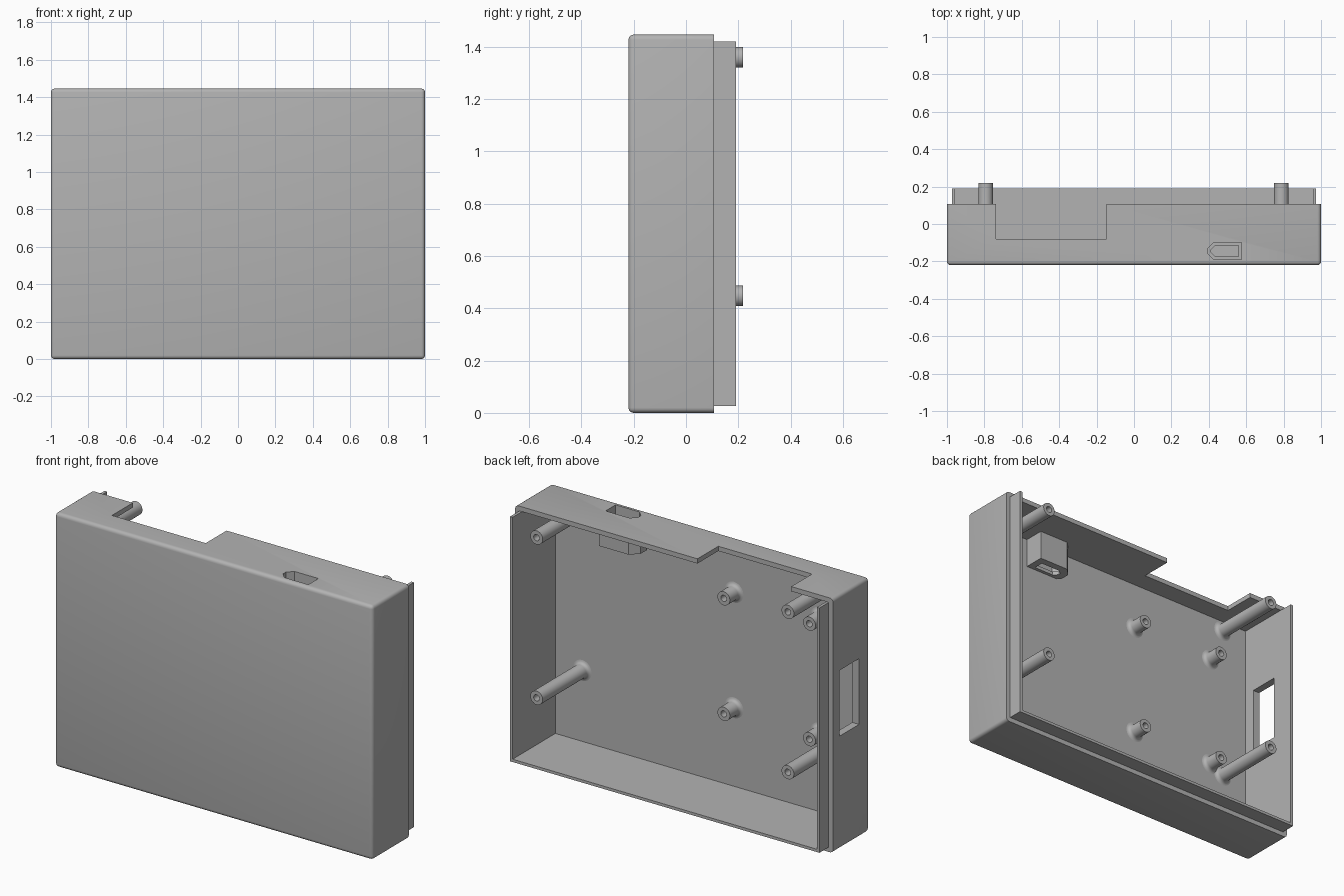
import bpy, bmesh, math
from mathutils import Vector, Matrix

cube = bpy.data.objects.get("Cube")
if cube:
    bpy.data.objects.remove(cube, do_unlink=True)

plastic = bpy.data.materials.new("grey_plastic")
plastic.use_nodes = True
GREY = (0.45, 0.45, 0.45, 1)
plastic.diffuse_color = GREY
for node in plastic.node_tree.nodes:
    if node.type == 'BSDF_PRINCIPLED':
        node.inputs["Base Color"].default_value = GREY

FRONT, RIM, TOP = -0.22, 0.107, 1.446
WALL, INNER = 0.027, 0.043        # plain wall, wall with its lip layer
FLOOR = FRONT + WALL


def finish(name, bm):
    bmesh.ops.recalc_face_normals(bm, faces=bm.faces)
    mesh = bpy.data.meshes.new(name)
    bm.to_mesh(mesh)
    bm.free()
    mesh.materials.append(plastic)
    ob = bpy.data.objects.new(name, mesh)
    bpy.context.collection.objects.link(ob)
    return ob


def block(name, x, y, z, bevel=0):
    """Box from ranges; bevel rounds all edges except the rear rim."""
    bm = bmesh.new()
    bmesh.ops.create_cube(bm, size=1)
    for v in bm.verts:
        v.co = [r[0] if c < 0 else r[1] for c, r in zip(v.co, (x, y, z))]
    if bevel:
        edges = [e for e in bm.edges if min(v.co.y for v in e.verts) < y[1] - 0.01]
        bmesh.ops.bevel(bm, geom=edges, offset=bevel, segments=4,
                        profile=0.5, affect='EDGES')
    return finish(name, bm)


def prism(name, points, start, depth):
    bm = bmesh.new()
    face = bm.faces.new([bm.verts.new(Vector(p)+Vector(start)) for p in points])
    out = bmesh.ops.extrude_face_region(bm, geom=[face])
    bmesh.ops.translate(bm, vec=depth, verts=[g for g in out["geom"]
                        if isinstance(g, bmesh.types.BMVert)])
    return finish(name, bm)


def cut(target, *cutters):
    bpy.context.view_layer.objects.active = target
    for c in cutters:
        mod = target.modifiers.new("cut", 'BOOLEAN')
        mod.operation, mod.solver, mod.object = 'DIFFERENCE', 'EXACT', c
        bpy.ops.object.modifier_apply(modifier=mod.name)


def slot(name, grow, z0, z1):
    """Rectangular port outline with two clipped corners on one end."""
    x0, x1 = 0.394 - grow, 0.576 + grow
    y0, y1 = -0.19 - grow, -0.10 + grow
    k = 0.032 + grow * 0.5
    pts = [(x0 + k, y0, 0), (x1, y0, 0), (x1, y1, 0),
           (x0 + k, y1, 0), (x0, y1 - k, 0), (x0, y0 + k, 0)]
    return prism(name, pts, (0, 0, z0), (0, 0, z1 - z0))


# Hollow case with an open back
case = block("case_shell", (-1, 1), (FRONT, RIM), (0, TOP), 0.02)
cavity = block("cavity_cutter", (-1 + INNER, 1 - INNER), (FLOOR, 0.5), (INNER, TOP - WALL))
notch = block("notch_cutter", (-0.737, -0.147), (-0.08, 0.5), (1.3, 1.6))
window = block("window_cutter", (-1.2, -0.8), (-0.127, 0.05), (0.643, 1.017))
port = slot("port_cutter", 0, 1.27, 1.6)
port_throat = slot("throat_cutter", -0.016, 1.1, 1.3)
cut(case, cavity, notch, window, port)

# Port housing under the top wall
housing = slot("port_housing", 0.025, 1.25, TOP - WALL)
cut(housing, port, port_throat)
for helper in (cavity, notch, window, port, port_throat):
    bpy.data.objects.remove(helper, do_unlink=True)

# U-shaped lip standing behind the rim
a, b, t = 1 - WALL, 1 - INNER, TOP - WALL
outline = [(-a, 0, t), (-a, 0, WALL), (a, 0, WALL), (a, 0, t),
           (b, 0, t), (b, 0, INNER), (-b, 0, INNER), (-b, 0, t)]
lip = prism("rear_lip", outline, (0, RIM, 0), (0, 0.084, 0))


def post(name, x, z, end):
    """Screw post with a flared foot and a blind hole."""
    r, hole, flare = 0.039, 0.018, 0.02
    profile = [(r + flare * (1 - math.sin(i * math.pi / 8)),
                FLOOR + flare * (1 - math.cos(i * math.pi / 8))) for i in range(5)]
    profile += [(r, end), (hole, end), (hole, end - 0.07), (0, end - 0.07)]
    bm = bmesh.new()
    verts = [bm.verts.new((p, q, 0)) for p, q in profile]
    edges = [bm.edges.new(pair) for pair in zip(verts, verts[1:])]
    bmesh.ops.spin(bm, geom=verts + edges, cent=(0, 0, 0), axis=(0, 1, 0),
                   angle=math.tau, steps=32)
    bmesh.ops.remove_doubles(bm, verts=bm.verts, dist=0.0001)
    bmesh.ops.transform(bm, matrix=Matrix.Translation((x, 0, z)), verts=bm.verts)
    return finish(name, bm)


# Long cover posts and short board posts
posts = []
for side, x_long, x_short in (("right", -0.793, -0.706), ("left", 0.788, -0.167)):
    for level, z_long, z_short in (("upper", 1.359, 1.147), ("lower", 0.447, 0.49)):
        posts.append(post(f"cover_post_{level}_{side}", x_long, z_long, 0.218))
        posts.append(post(f"board_post_{level}_{side}", x_short, z_short, -0.10))

# Smooth rounded surfaces, keep hard edges
bpy.ops.object.select_all(action='DESELECT')
for ob in [case, housing, lip] + posts:
    ob.select_set(True)
bpy.context.view_layer.objects.active = case
bpy.ops.object.shade_smooth_by_angle(angle=math.radians(35))
